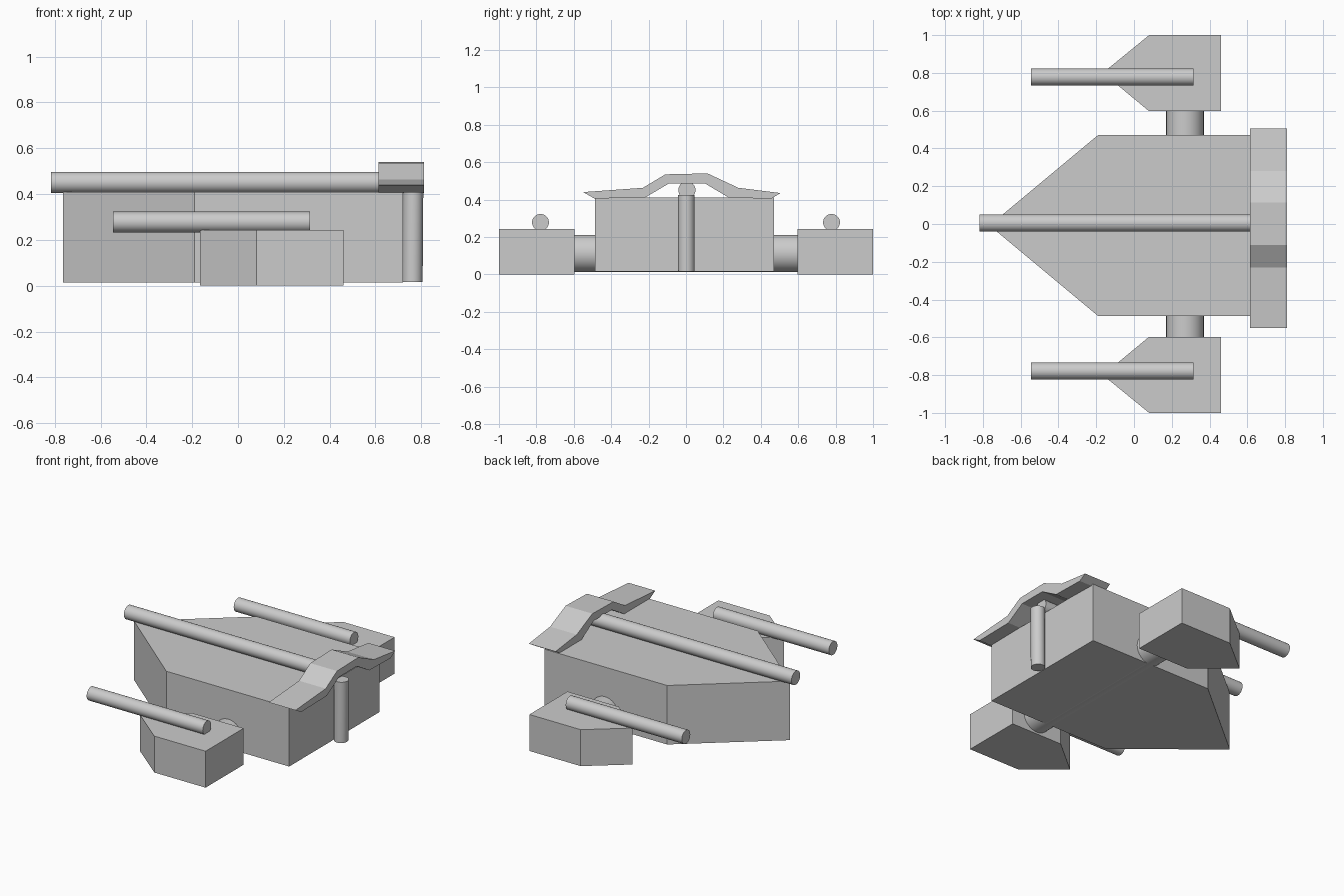
import bpy, bmesh
from math import radians
from mathutils import Vector

if "Cube" in bpy.data.objects:
    bpy.data.objects.remove(bpy.data.objects["Cube"])


def prism(name, profile, to3d, lo, hi):
    """Extrude a flat profile between two levels; to3d maps (a, b, level) to xyz."""
    bm = bmesh.new()
    face = bm.faces.new([bm.verts.new(to3d(a, b, lo)) for a, b in profile])
    res = bmesh.ops.extrude_face_region(bm, geom=[face])
    shift = Vector(to3d(0, 0, hi)) - Vector(to3d(0, 0, lo))
    verts = [g for g in res["geom"] if isinstance(g, bmesh.types.BMVert)]
    bmesh.ops.translate(bm, verts=verts, vec=shift)
    bmesh.ops.recalc_face_normals(bm, faces=bm.faces)
    mesh = bpy.data.meshes.new(name)
    bm.to_mesh(mesh)
    bm.free()
    obj = bpy.data.objects.new(name, mesh)
    bpy.context.collection.objects.link(obj)
    return obj


def rod(name, start, end, radius):
    """Smooth round bar between two points."""
    a, b = Vector(start), Vector(end)
    bpy.ops.mesh.primitive_cylinder_add(vertices=32, radius=radius,
                                        depth=(b - a).length, location=(a + b) / 2)
    obj = bpy.context.object
    obj.name = name
    obj.rotation_euler = (b - a).to_track_quat('Z', 'Y').to_euler()
    bpy.ops.object.shade_smooth_by_angle(angle=radians(35))
    return obj


def flat(x, y, z):
    return (x, y, z)


# Main hull with pointed nose
prism("hull", [(-0.765, -0.008), (-0.19, -0.487), (0.72, -0.487),
               (0.72, 0.471), (-0.19, 0.471)], flat, 0.015, 0.41)

# Long top rod and rear post
rod("top_rod", (-0.817, 0.005, 0.451), (0.74, 0.005, 0.451), 0.046)
rod("rear_post", (0.762, 0.002, 0.017), (0.765, 0.002, 0.425), 0.044)

# Bent rear wing
wing = [(-0.55, 0.44), (-0.23, 0.463), (-0.11, 0.535), (0.115, 0.54),
        (0.28, 0.463), (0.505, 0.435), (0.455, 0.405), (0.23, 0.41),
        (0.1, 0.487), (-0.09, 0.487), (-0.22, 0.41), (-0.49, 0.406)]
prism("rear_wing", wing, lambda y, z, x: (x, y, z), 0.613, 0.811)

# Cross axle joining the side pods
rod("axle", (0.27, -0.75, 0.112), (0.27, 0.75, 0.112), 0.1)

# Side pods, each with a rod on top
for side, label in ((-1, "right"), (1, "left")):
    pod = [(-0.165, 0.8), (0.08, 0.597), (0.46, 0.597), (0.46, 1.0), (0.08, 1.0)]
    prism(label + "_pod", [(x, y * side) for x, y in pod], flat, 0.0, 0.244)
    rod(label + "_rod", (-0.545, side * 0.778, 0.278), (0.315, side * 0.778, 0.278), 0.045)
